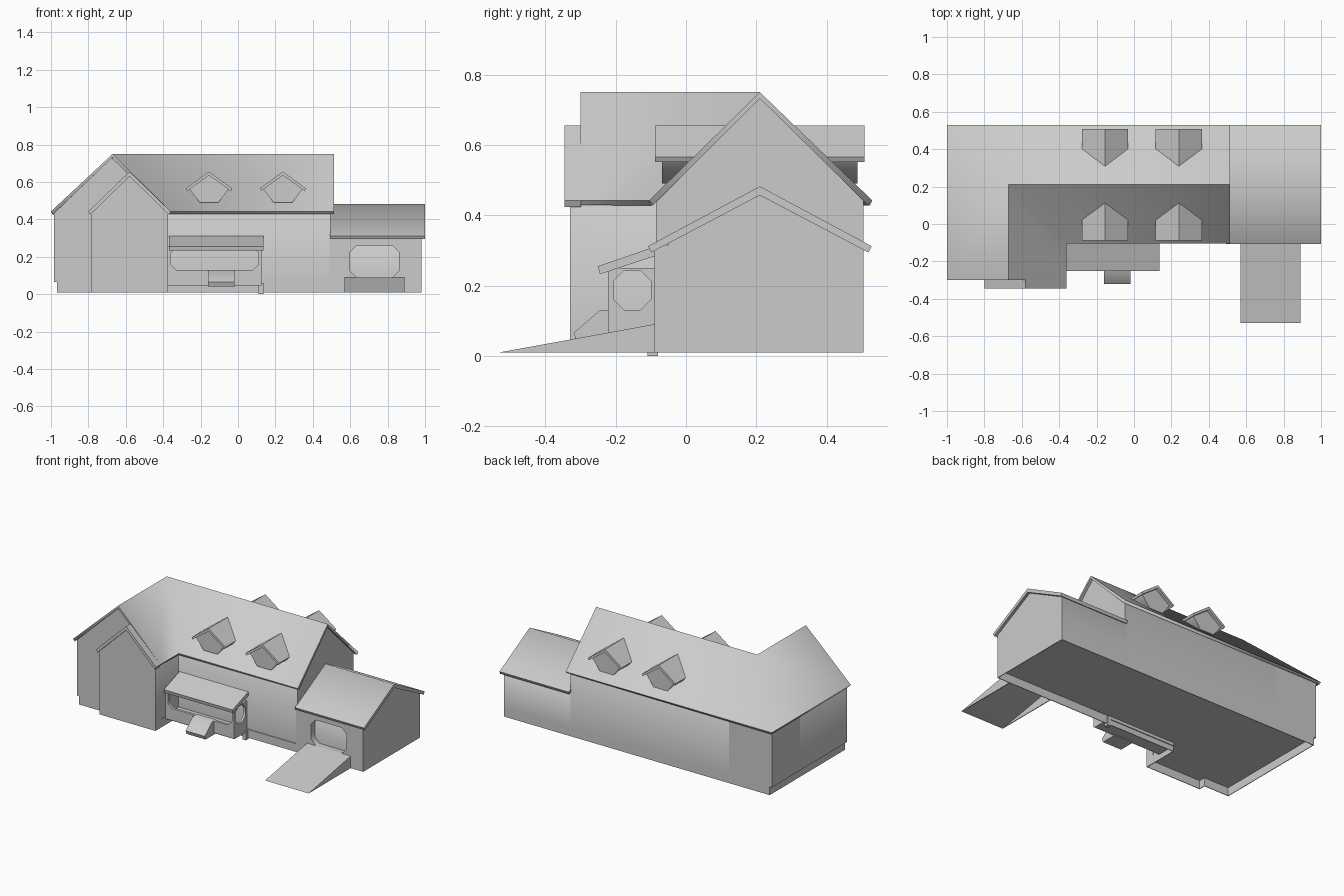
import bpy, bmesh
from math import radians

cube = bpy.data.objects.get("Cube")
if cube:
    bpy.data.objects.remove(cube)

grey = bpy.data.materials.new("plain grey")
grey.use_nodes = True
tone = (0.6, 0.6, 0.6, 1)
grey.diffuse_color = tone
grey.node_tree.nodes["Principled BSDF"].inputs["Base Color"].default_value = tone

RIDGE_Y = 0.21   # shared ridge line of house and garage
FLOOR = 0.065    # underside of the floor, inside the open skirt


def place(axis, u, v, t):
    return {"x": (t, u, v), "y": (u, t, v), "z": (u, v, t)}[axis]


def finish(name, bm):
    """Soft shading over shallow edges, sharp elsewhere."""
    bmesh.ops.recalc_face_normals(bm, faces=bm.faces)
    for face in bm.faces:
        face.smooth = True
    for edge in bm.edges:
        edge.smooth = not edge.is_boundary and edge.calc_face_angle() < radians(65)
    mesh = bpy.data.meshes.new(name)
    bm.to_mesh(mesh)
    bm.free()
    mesh.materials.append(grey)
    obj = bpy.data.objects.new(name, mesh)
    bpy.context.collection.objects.link(obj)
    return obj


def prism(name, axis, profile, start, end, capped=True):
    """Extrude a flat profile along an axis."""
    bm = bmesh.new()
    a, b = [[bm.verts.new(place(axis, u, v, t)) for u, v in profile] for t in (start, end)]
    if capped:
        bm.faces.new(a)
        bm.faces.new(b)
    for i in range(len(a)):
        j = (i + 1) % len(a)
        bm.faces.new((a[i], a[j], b[j], b[i]))
    return finish(name, bm)


def box(name, x0, x1, y0, y1, z0, z1):
    return prism(name, "z", [(x0, y0), (x1, y0), (x1, y1), (x0, y1)], z0, z1)


def gable_wall(name, axis, mid, foot, half, base, eave, top, start, end):
    profile = [(mid - foot, base), (mid + foot, base), (mid + half, eave), (mid, top), (mid - half, eave)]
    return prism(name, axis, profile, start, end)


def gable_roof(name, axis, mid, half, eave, top, thick, start, end):
    profile = [(mid - half, eave), (mid, top), (mid + half, eave),
               (mid + half - thick / 2, eave - thick), (mid, top - thick * 1.4),
               (mid - half + thick / 2, eave - thick)]
    return prism(name, axis, profile, start, end)


def frame(name, axis, outer, inner, cut, start, end):
    """Rectangular panel with a corner-cut opening; bounds are u0, u1, v0, v1."""
    u0, u1, v0, v1 = outer
    a0, a1, b0, b1 = inner
    corners = [(u0, v0), (u1, v0), (u1, v1), (u0, v1)]
    hole = [(a0, b0 + cut), (a0 + cut, b0), (a1 - cut, b0), (a1, b0 + cut),
            (a1, b1 - cut), (a1 - cut, b1), (a0 + cut, b1), (a0, b1 - cut)]
    bm = bmesh.new()
    out, ins = [[bm.verts.new(place(axis, u, v, start)) for u, v in pts] for pts in (corners, hole)]
    for k in range(4):
        n = (k + 1) % 4
        bm.faces.new((out[k], ins[2 * k + 1], ins[2 * k]))
        bm.faces.new((out[k], out[n], ins[2 * n], ins[2 * k + 1]))
    grown = bmesh.ops.extrude_face_region(bm, geom=list(bm.faces), use_keep_orig=True)
    moved = [g for g in grown["geom"] if isinstance(g, bmesh.types.BMVert)]
    bmesh.ops.translate(bm, verts=moved, vec=place(axis, 0, 0, end - start))
    return finish(name, bm)


# Open skirt round the whole footprint, below the floor
footprint = [(0.982, -0.09), (0.982, 0.505), (-0.968, 0.505), (-0.968, -0.285),
             (-0.785, -0.285), (-0.785, -0.33), (-0.375, -0.33), (-0.375, -0.09)]
skirt = prism("base_skirt", "z", footprint, 0.01, FLOOR, capped=False)
wall = skirt.modifiers.new("thickness", "SOLIDIFY")
wall.thickness = 0.006
wall.offset = -1

# House walls: long block, front wing and the hipped corner
gable_wall("main_walls", "x", RIDGE_Y, 0.295, 0.295, FLOOR, 0.445, 0.737, -0.67, 0.495)
gable_wall("wing_walls", "y", -0.68, 0.303, 0.303, FLOOR, 0.442, 0.733, -0.285, RIDGE_Y)
box("corner_walls", -0.983, -0.67, 0.2, 0.505, FLOOR, 0.44)

# L-shaped roof with an outer hip and an inner valley
bm = bmesh.new()
points = {
    "end": (0.512, RIDGE_Y, 0.75), "turn": (-0.67, RIDGE_Y, 0.75), "front": (-0.67, -0.3, 0.75),
    "eave": (0.512, -0.105, 0.442), "valley": (-0.36, -0.105, 0.442), "wing_in": (-0.36, -0.3, 0.442),
    "wing_out": (-1, -0.3, 0.442), "hip": (-1, 0.53, 0.442), "back": (0.512, 0.53, 0.442)}
v = {key: bm.verts.new(co) for key, co in points.items()}
for names in (("end", "turn", "valley", "eave"), ("turn", "front", "wing_in", "valley"),
              ("turn", "hip", "wing_out", "front"), ("end", "back", "hip", "turn")):
    bm.faces.new([v[n] for n in names])
roof = finish("main_roof", bm)
up = roof.data.polygons[0].normal.z > 0
solid = roof.modifiers.new("thickness", "SOLIDIFY")
solid.thickness = 0.018
solid.offset = -1 if up else 1

# Smaller gable set in front of the wing
gable_wall("porch_gable_walls", "y", -0.58, 0.205, 0.205, FLOOR, 0.447, 0.643, -0.33, -0.27)
gable_roof("porch_gable_roof", "y", -0.58, 0.22, 0.442, 0.655, 0.018, -0.345, -0.299)

# Garage with a recessed door
prism("garage_walls", "x", [(-0.05, FLOOR), (0.505, FLOOR), (0.505, 0.314), (RIDGE_Y, 0.468), (-0.05, 0.332)],
      0.48, 0.982)
frame("garage_door_frame", "y", (0.49, 0.982, FLOOR, 0.315), (0.6, 0.86, 0.09, 0.26), 0.035, -0.09, -0.05)
gable_roof("garage_roof", "x", RIDGE_Y, 0.318, 0.312, 0.482, 0.018, 0.492, 1.0)

# Hollow driveway ramp: a sloping sheet between two side cheeks
prism("driveway", "x", [(-0.53, 0.01), (-0.09, 0.09), (-0.09, 0.084), (-0.51, 0.01)], 0.57, 0.89)
for x, label in ((0.57, "right"), (0.885, "left")):
    prism(f"driveway_{label}_side", "x", [(-0.52, 0.01), (-0.09, 0.01), (-0.09, 0.088)], x, x + 0.005)

# Porch: deck, railed openings, sloping roof and steps
box("porch_deck", -0.378, 0.125, -0.215, -0.08, 0.045, 0.075)
frame("porch_front", "y", (-0.378, 0.125, 0.05, 0.255), (-0.36, 0.11, 0.13, 0.25), 0.03, -0.222, -0.205)
frame("porch_side", "x", (-0.22, -0.085, 0.05, 0.25), (-0.205, -0.1, 0.13, 0.243), 0.03, 0.11, 0.125)
prism("porch_roof", "x", [(-0.25, 0.255), (-0.085, 0.312), (-0.085, 0.285), (-0.245, 0.232)], -0.37, 0.135)
prism("porch_steps", "x", [(-0.32, 0.065), (-0.245, 0.13), (-0.2, 0.13), (-0.2, 0.04), (-0.31, 0.04)], -0.16, -0.02)
box("porch_footing", 0.11, 0.135, -0.11, -0.08, 0, 0.06)

# Dormers, two on each slope, with walls narrowing into the roof
for side in ("front", "back"):
    for x, label in ((-0.155, "right"), (0.24, "left")):
        ends = [(-0.068, 0.1), (-0.088, 0.115)]
        if side == "back":
            ends = [(2 * RIDGE_Y - a, 2 * RIDGE_Y - b) for a, b in ends]
        gable_wall(f"{side}_{label}_dormer_walls", "y", x, 0.05, 0.108, 0.49, 0.565, 0.645, *ends[0])
        gable_roof(f"{side}_{label}_dormer_roof", "y", x, 0.124, 0.565, 0.655, 0.014, *ends[1])
